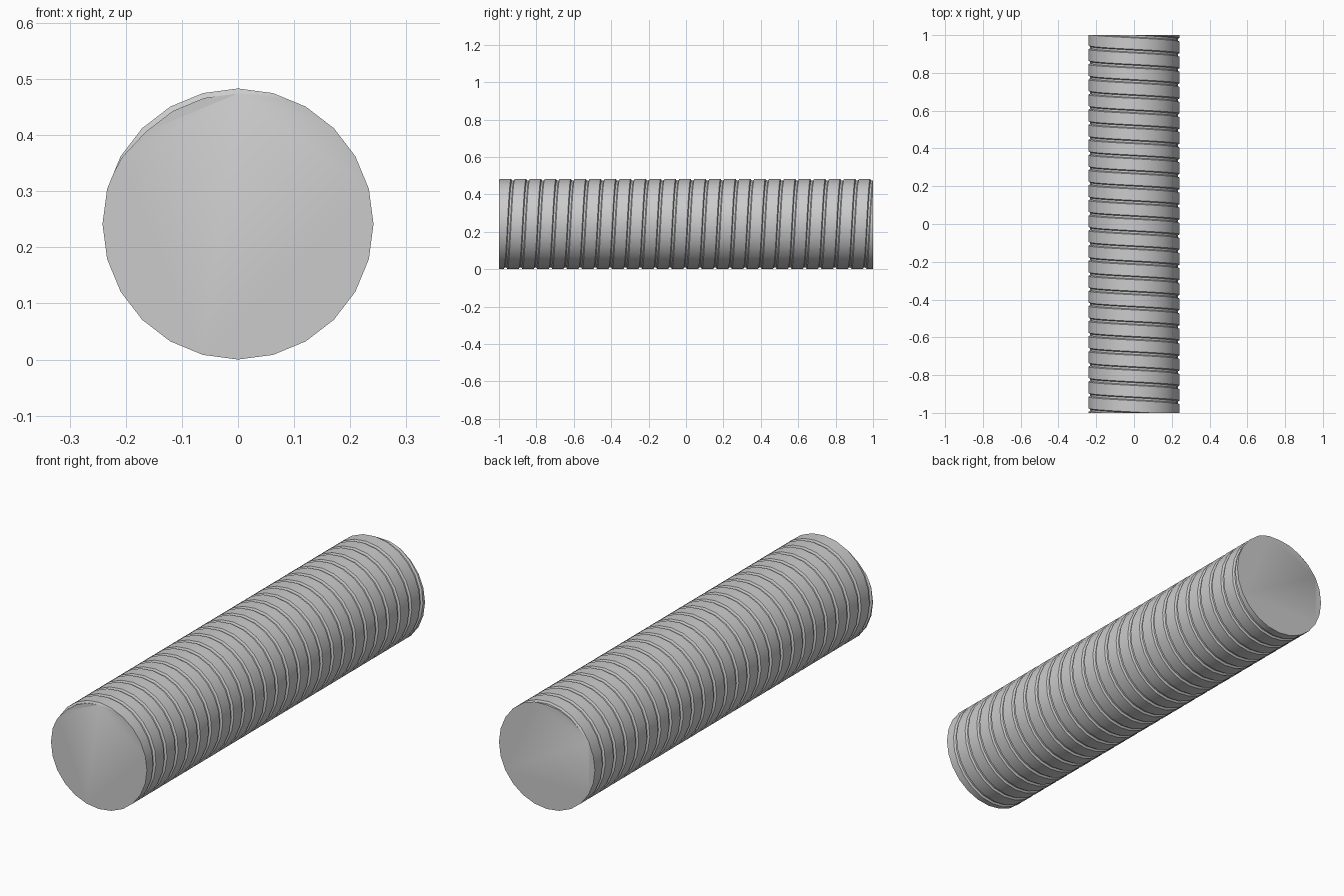
import bpy, bmesh, math

if "Cube" in bpy.data.objects:
    bpy.data.objects.remove(bpy.data.objects["Cube"])

R, DEPTH, PITCH, SEG, TURNS = 0.2415, 0.009, 0.08, 24, 28
GROOVE = 0.02          # groove width at the surface
PHASE = -0.945         # groove centre where it crosses the +x side

# Helical strip: one pitch of land and groove swept around the y axis
profile = [(-GROOVE / 2, R), (-GROOVE / 4, R - DEPTH), (GROOVE / 4, R - DEPTH),
           (GROOVE / 2, R), (PITCH - GROOVE / 2, R)]
bm = bmesh.new()
rows = []
for i in range(SEG * TURNS + 1):
    a = 2 * math.pi * i / SEG
    y0 = PHASE + PITCH * (i / SEG - 2)
    rows.append([bm.verts.new((r * math.cos(a), y0 + dy, r * math.sin(a) + R))
                 for dy, r in profile])
for r0, r1 in zip(rows, rows[1:]):
    for j in range(len(profile) - 1):
        bm.faces.new((r0[j], r0[j + 1], r1[j + 1], r1[j]))
bmesh.ops.remove_doubles(bm, verts=bm.verts, dist=1e-4)

# Flat cut ends
for y in (-1, 1):
    cut = bmesh.ops.bisect_plane(bm, geom=bm.verts[:] + bm.edges[:] + bm.faces[:],
                                 plane_co=(0, y, 0), plane_no=(0, y, 0), clear_outer=True)
    rim = [e for e in cut["geom_cut"] if isinstance(e, bmesh.types.BMEdge)]
    bmesh.ops.edgeloop_fill(bm, edges=rim)
bmesh.ops.recalc_face_normals(bm, faces=bm.faces[:])

mesh = bpy.data.meshes.new("threaded_rod")
bm.to_mesh(mesh)
bm.free()
rod = bpy.data.objects.new("threaded_rod", mesh)
bpy.context.collection.objects.link(rod)
bpy.context.view_layer.objects.active = rod
rod.select_set(True)
bpy.ops.object.shade_smooth_by_angle(angle=math.radians(30))
